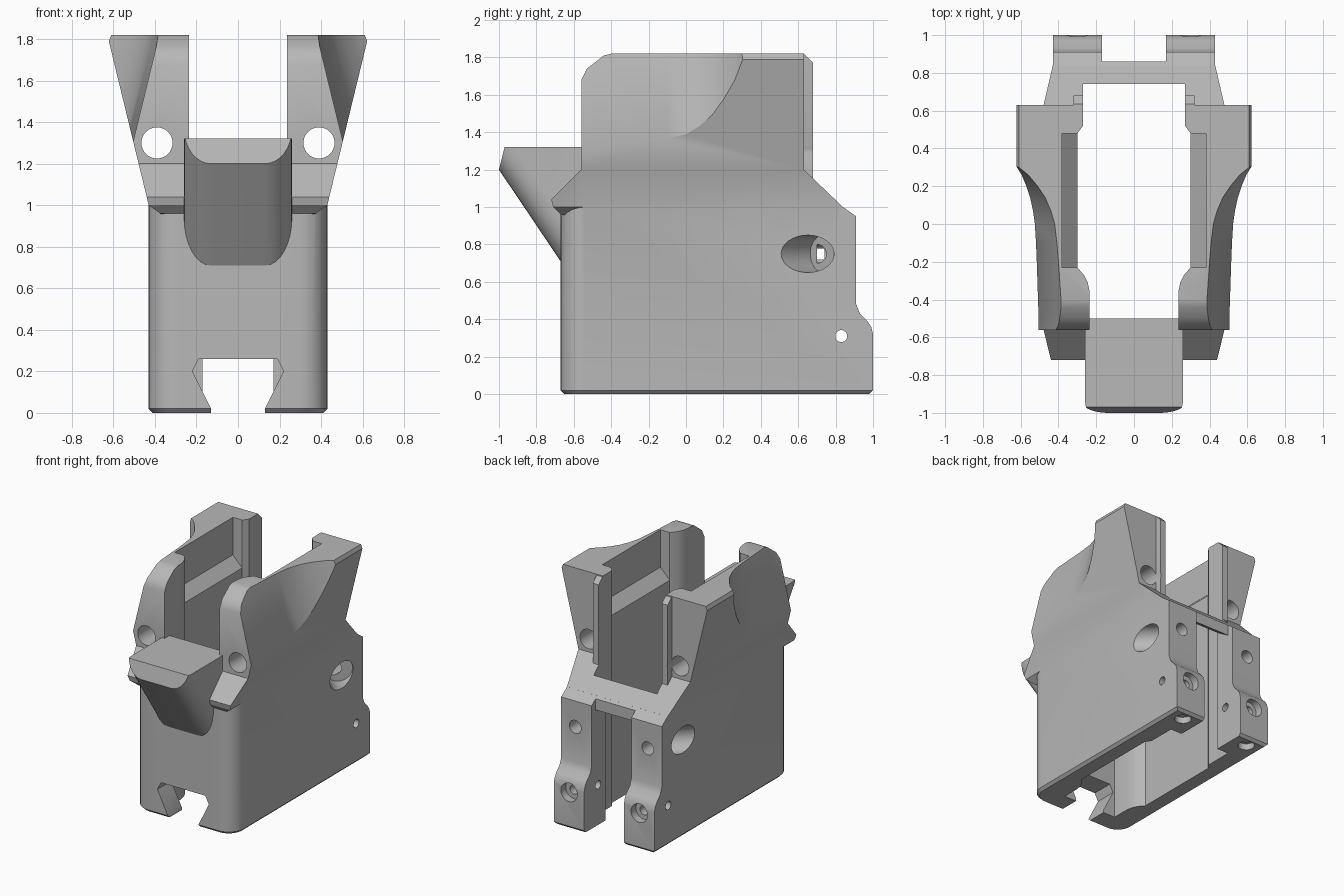
import bpy, bmesh, math
from mathutils import Vector

if "Cube" in bpy.data.objects:
    bpy.data.objects.remove(bpy.data.objects["Cube"])

grey = bpy.data.materials.new("matte grey")
grey.use_nodes = True
colour = (0.48, 0.48, 0.48, 1)
grey.diffuse_color = colour
grey.node_tree.nodes["Principled BSDF"].inputs["Base Color"].default_value = colour


def finish(bm, name):
    bmesh.ops.recalc_face_normals(bm, faces=bm.faces)
    mesh = bpy.data.meshes.new(name)
    bm.to_mesh(mesh)
    bm.free()
    mesh.materials.append(grey)
    ob = bpy.data.objects.new(name, mesh)
    bpy.context.collection.objects.link(ob)
    return ob


def prism_mesh(points, axis, start, end, lean=0):
    """Extrude a 2D outline along an axis; lean slides the first coordinate."""
    def place(u, v, w):
        return {"x": (w, u, v), "y": (u, w, v), "z": (u, v, w)}[axis]
    bm = bmesh.new()
    low = [bm.verts.new(place(u, v, start)) for u, v in points]
    high = [bm.verts.new(place(u + lean, v, end)) for u, v in points]
    bm.faces.new(low)
    bm.faces.new(high)
    for i in range(len(points)):
        j = (i + 1) % len(points)
        bm.faces.new((low[i], low[j], high[j], high[i]))
    bmesh.ops.recalc_face_normals(bm, faces=bm.faces)
    return bm


def prism(name, *args, **kw):
    return finish(prism_mesh(*args, **kw), name)


def both_sides(half):
    return half + [(-u, v) for u, v in reversed(half)]


def flip(points, side):
    return [(side * u, v) for u, v in points]


def drill(name, start, end, radius):
    a, b = Vector(start), Vector(end)
    turn = (b - a).to_track_quat("Z", "Y").to_matrix().to_4x4()
    turn.translation = (a + b) / 2
    bm = bmesh.new()
    bmesh.ops.create_cone(bm, cap_ends=True, segments=32, radius1=radius,
                          radius2=radius, depth=(b - a).length, matrix=turn)
    return finish(bm, name)


def combine(target, operation, *others):
    for other in others:
        mod = target.modifiers.new("combine", "BOOLEAN")
        mod.operation, mod.solver, mod.object = operation, "EXACT", other
        with bpy.context.temp_override(object=target, active_object=target,
                                       selected_objects=[target]):
            bpy.ops.object.modifier_apply(modifier=mod.name)
        bpy.data.objects.remove(other)


def bevel(bm, rule, offset, segments):
    edges = [e for e in bm.edges if rule(*(v.co for v in e.verts))]
    bmesh.ops.bevel(bm, geom=edges, offset=offset, segments=segments,
                    profile=0.5, affect="EDGES", clamp_overlap=False)


# Lower housing with rounded front corners and a stepped back
bm = prism_mesh([(-.67, 0), (-.67, 1), (.84, 1), (.91, .95), (.91, .48), (.93, .43),
                 (.97, .39), (.99, .36), (1, .32), (1, 0)], "x", -.43, .43)
bevel(bm, lambda a, b: a.y < -.66 and b.y < -.66 and abs(a.z - b.z) > .5, .13, 8)
bevel(bm, lambda a, b: a.z < .001 and b.z < .001, .02, 1)
housing = finish(bm, "housing")

# Flared upper walls: front outline crossed with side outline
walls = prism("walls", both_sides([(.36, .95), (.43, 1), (.622, 1.79), (.61, 1.82)]),
              "y", -.8, .95)
side = prism("side_outline", [(-.56, 1.68), (-.56, 1.2), (-.72, 1.04), (-.71, 1.0),
                              (-.67, .96), (-.55, .95), (.8, .95), (.85, .99),
                              (.63, 1.2), (.63, 1.9), (-.4, 1.82), (-.44, 1.81),
                              (-.53, 1.74)], "x", -1, 1)
combine(walls, "INTERSECT", side)

# Curved scoops on the outer front of the walls
scoop = [(.38, -.8), (.38, -.5), (.4, -.2), (.408, -.1), (.42, 0), (.44, .07), (.47, .14),
         (.51, .2), (.56, .26), (.61, .3), (.67, .33), (1, .34), (1, -.8)]
for s in (1, -1):
    cut = prism("scoop", flip([(u + .2, v) for u, v in scoop], s), "z", 1, 2, lean=-.244 * s)
    combine(walls, "DIFFERENCE", cut)

# Opening between the front pillars
combine(walls, "DIFFERENCE", prism("front_gap", both_sides([(.235, 1.29), (.235, 2)]),
                                   "y", -.9, -.3))

# Slanted front lip with rounded lower edges
bm = prism_mesh([(-.475, .42), (-1.081, 1.32), (-.28, 1.32), (-.28, .42)], "x", -.26, .26)
bevel(bm, lambda a, b: abs(a.x - b.x) < .01 and abs(a.z - b.z) > .5
      and abs(a.y - b.y) > .3, .13, 8)
lip = finish(bm, "front_lip")
combine(lip, "DIFFERENCE", prism("lip_trim", [(-1.03, 1.08), (-.955, 1.38), (-1.3, 1.38),
                                              (-1.3, 1.08)], "x", -1, 1))
combine(housing, "UNION", walls, lip)

# Ridges on the inner back edges of the walls
for s in (1, -1):
    ridge = prism("back_ridge", [(.6, 1.1), (.6, 1.815), (.635, 1.815), (.68, 1.77),
                                 (.68, 1.13)], "x", s * .255, s * .32)
    combine(housing, "UNION", ridge)

# Main well, ledge recess, back slot and dovetail notch
well = prism("well", both_sides([(.235, -.5), (.235, -.36), (.245, -.31), (.265, -.27),
                                 (.3, -.23), (.3, .48), (.27, .52), (.27, .74)]),
             "z", -.5, 2.5)
ledge = prism("ledge", both_sides([(.3, 1.45), (.38, 1.53), (.38, 2)]), "y", -.23, .48)
slot = prism("back_slot", [(.7, -.2), (.7, 1.0), (.86, .9), (.86, 1.3), (1.2, 1.3),
                           (1.2, -.2)], "x", -.17, .17)
dovetail = prism("dovetail", both_sides([(.13, -.2), (.13, .02), (.22, .2), (.19, .26)]),
                 "y", -.9, -.4)
combine(housing, "DIFFERENCE", well, ledge, slot, dovetail)

# Drilled holes, the same on both sides
for s in (1, -1):
    holes = [
        ((.39, -1, 1.3), (.39, .9, 1.3), .075),
        ((.55, .53, .75), (.345, .735, .75), .1),
        ((.31, 1.1, .75), (.31, .7, .75), .05),
        ((.3, 1.1, .28), (.3, .78, .28), .035),
        ((.3, 1.1, .28), (.3, .94, .28), .07),
        ((.3, .91, -.1), (.3, .91, .2), .035),
        ((.3, .91, -.1), (.3, .91, .05), .06),
        ((.6, .83, .31), (.1, .83, .31), .032),
    ]
    for (ax, ay, az), (bx, by, bz), r in holes:
        combine(housing, "DIFFERENCE", drill("hole", (s * ax, ay, az), (s * bx, by, bz), r))

# Smooth the rounded areas, keep the machined edges crisp
bpy.ops.object.select_all(action="DESELECT")
housing.select_set(True)
bpy.context.view_layer.objects.active = housing
bpy.ops.object.shade_smooth_by_angle(angle=math.radians(28))
